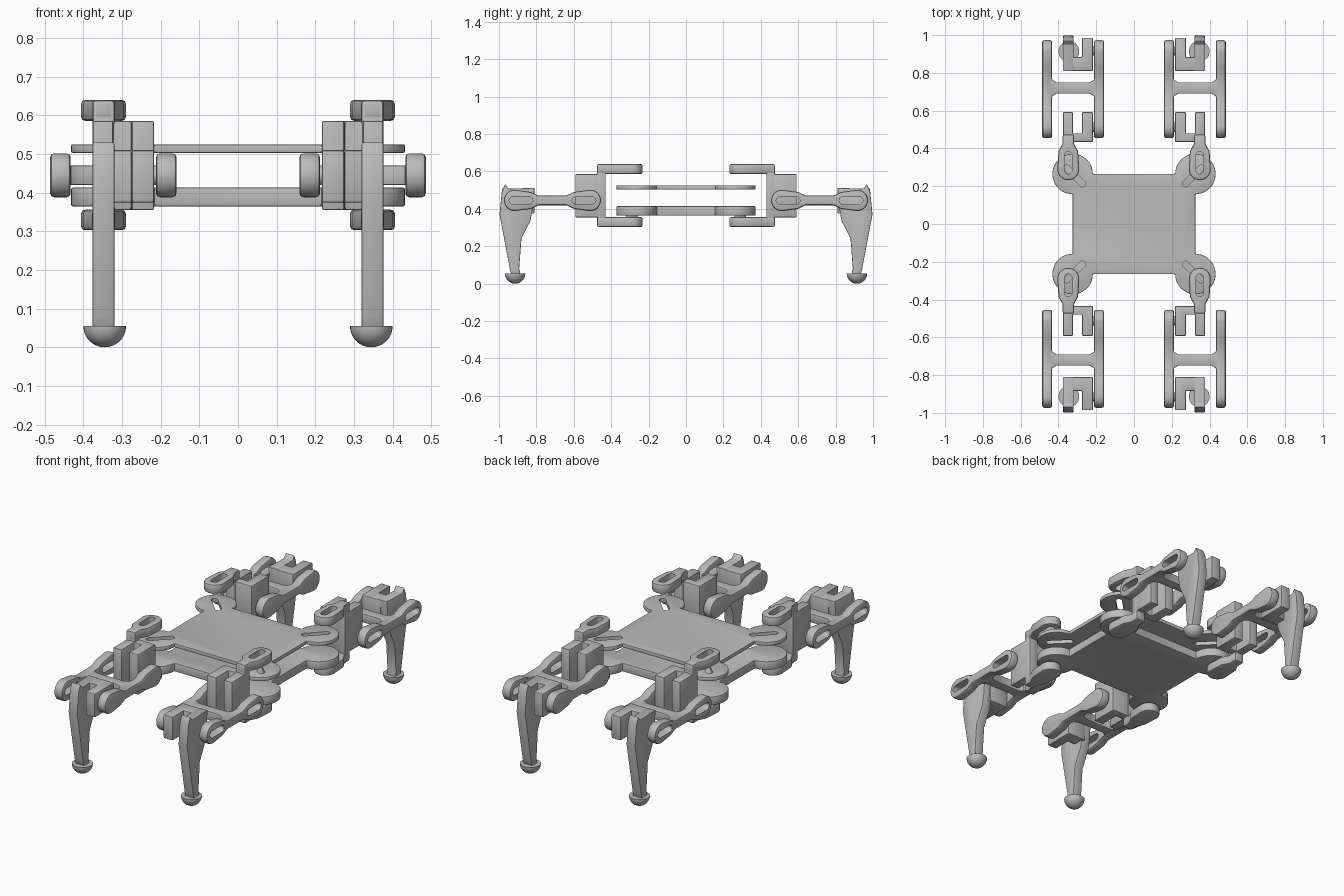
import bpy, bmesh, math
from mathutils import Matrix, Vector

if "Cube" in bpy.data.objects:
    bpy.data.objects.remove(bpy.data.objects["Cube"])

grey = bpy.data.materials.new("light_grey")
grey.use_nodes = True
GREY = (0.5, 0.5, 0.5, 1)
grey.diffuse_color = GREY
grey.node_tree.nodes["Principled BSDF"].inputs["Base Color"].default_value = GREY
made = []


def add_object(name, mesh):
    if not mesh.materials:
        mesh.materials.append(grey)
    ob = bpy.data.objects.new(name, mesh)
    bpy.context.collection.objects.link(ob)
    return ob


def arc(cx, cy, r, start, end, n=16):
    """Points on an arc, angles in degrees."""
    angles = [math.radians(start + (end - start) * i / n) for i in range(n + 1)]
    return [(cx + r * math.cos(a), cy + r * math.sin(a)) for a in angles]


def capsule(ax, ay, bx, by, r):
    """Slot outline between two points."""
    d = math.degrees(math.atan2(by - ay, bx - ax))
    return arc(bx, by, r, d - 90, d + 90, 10) + arc(ax, ay, r, d + 90, d + 270, 10)


def prism(name, outline, axis, lo, hi):
    """Extrude an outline: axis z takes (x, y) points, axis x takes (y, z)."""
    bm = bmesh.new()
    place = (lambda p: (lo, p[0], p[1])) if axis == "x" else (lambda p: (p[0], p[1], lo))
    face = bm.faces.new([bm.verts.new(place(p)) for p in outline])
    ext = bmesh.ops.extrude_face_region(bm, geom=[face])
    shift = Vector((hi - lo, 0, 0)) if axis == "x" else Vector((0, 0, hi - lo))
    bmesh.ops.translate(bm, vec=shift, verts=[v for v in ext["geom"] if isinstance(v, bmesh.types.BMVert)])
    bmesh.ops.recalc_face_normals(bm, faces=bm.faces)
    mesh = bpy.data.meshes.new(name)
    bm.to_mesh(mesh)
    bm.free()
    return add_object(name, mesh)


def part(name, outline, axis, lo, hi, bevel=0.007, slots=()):
    """Bevelled prism with optional slots cut right through."""
    ob = prism(name, outline, axis, lo, hi)
    if bevel:
        mod = ob.modifiers.new("soft_edges", "BEVEL")
        mod.width, mod.segments, mod.angle_limit = bevel, 2, math.radians(40)
    cutters = []
    for s in slots:
        cut = prism("slot_cutter", s, axis, lo - 0.02, hi + 0.02)
        cut.hide_render = True
        mod = ob.modifiers.new("slot", "BOOLEAN")
        mod.object, mod.operation, mod.solver = cut, "DIFFERENCE", "EXACT"
        cutters.append(cut)
    # Freeze the modifiers so the part can be mirrored
    ob.data = bpy.data.meshes.new_from_object(ob.evaluated_get(bpy.context.evaluated_depsgraph_get()))
    ob.modifiers.clear()
    for cut in cutters:
        bpy.data.objects.remove(cut)
    made.append(ob)
    return ob


def rect(x0, y0, x1, y1):
    return [(x0, y0), (x1, y0), (x1, y1), (x0, y1)]


# Body: two plates with a round ear at each corner
CX, CY, R = 0.325, 0.265, 0.107
corners = [(1, 1), (-1, 1), (-1, -1), (1, -1)]
plate, ear_slots = [], []
for k, (sx, sy) in enumerate(corners):
    plate += arc(sx * CX, sy * CY, R, -90 + 90 * k, 180 + 90 * k, 36)
    ear_slots.append(capsule(sx * (CX - 0.052), sy * (CY - 0.052),
                             sx * (CX + 0.03), sy * (CY + 0.03), 0.017))
part("top_plate", plate, "z", 0.503, 0.525, 0.004, ear_slots)
part("bottom_plate", plate, "z", 0.364, 0.414, 0.006)

# One leg, modelled at +x +y
leg_start = len(made)
LX = 0.348

# Hip bracket: two teardrop arms on an upright web
teardrop = ([(LX + 0.03, 0.475), (LX + 0.03, 0.425), (LX + 0.052, 0.385)][::-1])
teardrop = arc(LX, 0.29, 0.058, 180, 360) + teardrop + [
    (LX - 0.03, 0.475), (LX - 0.03, 0.425), (LX - 0.052, 0.385)]
part("hip_upper_arm", teardrop, "z", 0.586, 0.64, 0.01, [capsule(LX, 0.285, LX, 0.365, 0.02)])
part("hip_lower_arm", teardrop, "z", 0.303, 0.356, 0.01)
part("hip_web", rect(0.43, 0.31, 0.475, 0.635), "x", LX - 0.028, LX + 0.028, 0.005)
part("hip_hub", arc(LX - 0.01, 0.29, 0.03, 0, 345, 23), "z", 0.35, 0.37, 0)

# Hip fork: U-shaped motor holder
fork = [(0.217, 0.434), (0.376, 0.434), (0.376, 0.592), (0.323, 0.592),
        (0.323, 0.48), (0.275, 0.48), (0.275, 0.592), (0.217, 0.592)]
part("hip_fork", fork, "z", 0.355, 0.586, 0.005)

# Thigh: two dogbone side bars joined by a flared crossbar
MY, MZ, OFF = 0.714, 0.445, 0.202
dogbone = (arc(MY + OFF, MZ, 0.057, -95, 95)
           + [(MY + 0.115, MZ + 0.045), (MY + 0.075, MZ + 0.026),
              (MY - 0.075, MZ + 0.026), (MY - 0.115, MZ + 0.045)]
           + arc(MY - OFF, MZ, 0.057, 85, 275)
           + [(MY - 0.115, MZ - 0.045), (MY - 0.075, MZ - 0.026),
              (MY + 0.075, MZ - 0.026), (MY + 0.115, MZ - 0.045)])
slots = [capsule(MY + s * 0.125, MZ, MY + s * 0.212, MZ, 0.02) for s in (-1, 1)]
part("thigh_outer_bar", dogbone, "x", 0.433, 0.486, 0.01, slots)
part("thigh_inner_bar", dogbone, "x", 0.159, 0.212, 0.01)
flare = [(0.0, 0.065), (0.008, 0.043), (0.03, 0.029)]
x0, x1, yc = 0.205, 0.44, 0.72
cross = ([(x0 + a, yc - b) for a, b in flare] + [(x1 - a, yc - b) for a, b in flare[::-1]]
         + [(x1 - a, yc + b) for a, b in flare] + [(x0 + a, yc + b) for a, b in flare[::-1]])
part("thigh_crossbar", cross, "z", 0.42, 0.47, 0.005)
for name, y in (("hip_axle", MY - OFF), ("knee_axle", MY + OFF)):
    part(name, arc(y, MZ, 0.025, 0, 345, 23), "x", 0.2, 0.225, 0)

# Knee motor holder and shin
knee = [(0.217, 0.81), (0.335, 0.81), (0.335, 0.884), (0.275, 0.884), (0.275, 0.985), (0.217, 0.985)]
part("knee_bracket", knee, "z", 0.375, 0.51, 0.005)
shin = [(0.935, 0.05), (0.942, 0.08), (0.997, 0.37), (0.985, 0.49), (0.968, 0.532), (0.95, 0.508),
        (0.81, 0.512), (0.818, 0.41), (0.832, 0.335), (0.88, 0.24), (0.892, 0.08), (0.885, 0.05)]
part("shin", shin, "x", LX - 0.028, LX + 0.028, 0.004)

# Foot: half ball with a flat top
bm = bmesh.new()
bmesh.ops.create_uvsphere(bm, u_segments=32, v_segments=24, radius=0.055)
cut = bmesh.ops.bisect_plane(bm, geom=bm.verts[:] + bm.edges[:] + bm.faces[:], dist=1e-5,
                             plane_co=(0, 0, 0), plane_no=(0, 0, 1), clear_outer=True)
bmesh.ops.holes_fill(bm, edges=[e for e in bm.edges if e.is_boundary])
bmesh.ops.recalc_face_normals(bm, faces=bm.faces)
bmesh.ops.translate(bm, vec=(LX - 0.003, 0.914, 0.055), verts=bm.verts)
mesh = bpy.data.meshes.new("foot")
bm.to_mesh(mesh)
bm.free()
made.append(add_object("foot", mesh))

# Mirror the leg to the other three corners
for ob in made[leg_start:]:
    base = ob.name
    ob.name = "back_left_" + base
    for prefix, sx, sy in (("back_right_", -1, 1), ("front_left_", 1, -1), ("front_right_", -1, -1)):
        mesh = ob.data.copy()
        mesh.transform(Matrix.Diagonal((sx, sy, 1, 1)))
        if sx * sy < 0:
            mesh.flip_normals()
        made.append(add_object(prefix + base, mesh))

# Smooth rounded surfaces, keep hard edges
bpy.ops.object.select_all(action="DESELECT")
for ob in made:
    ob.select_set(True)
bpy.context.view_layer.objects.active = made[0]
bpy.ops.object.shade_smooth_by_angle(angle=math.radians(30))
